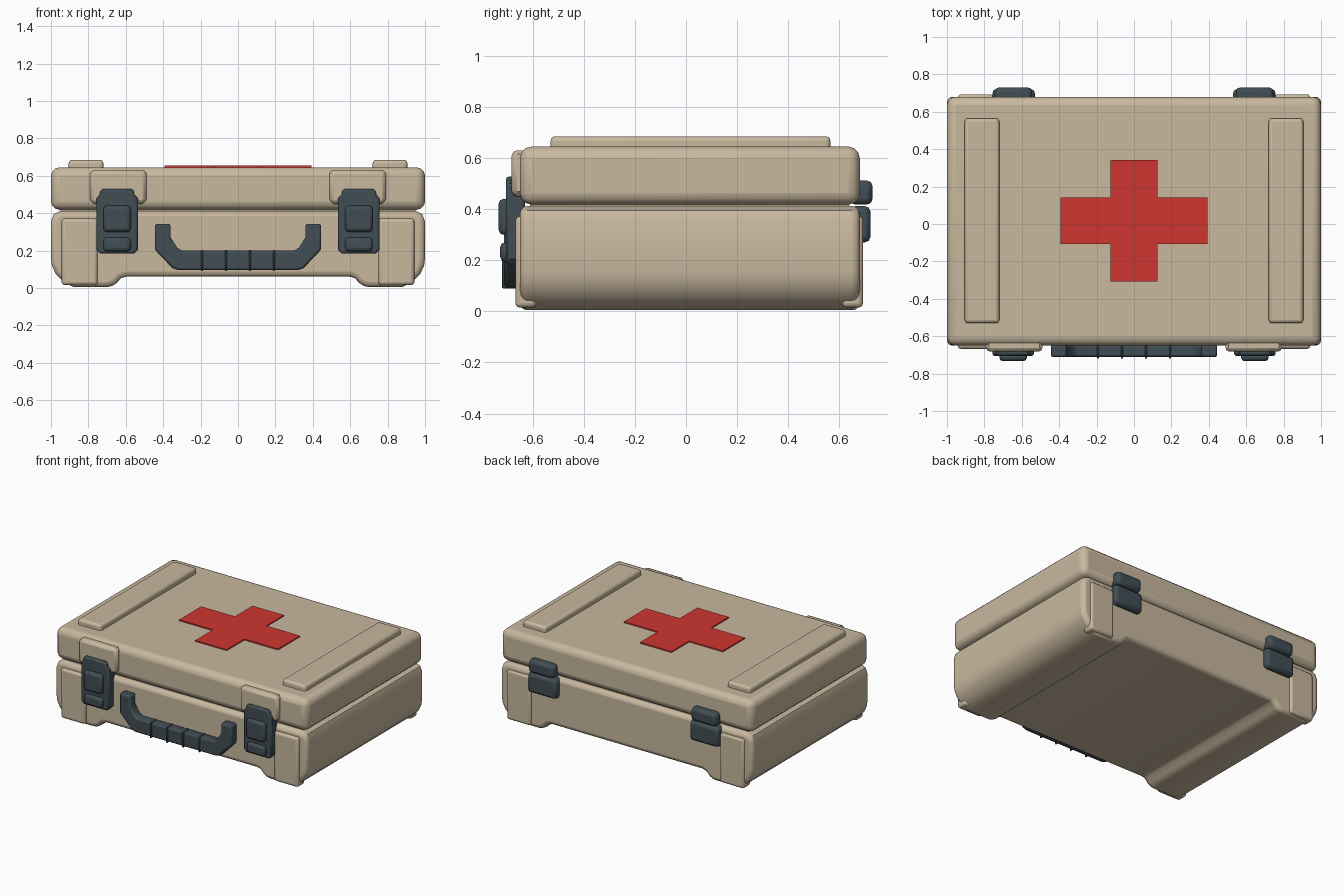
import bpy, bmesh, math
from mathutils import Vector

if "Cube" in bpy.data.objects:
    bpy.data.objects.remove(bpy.data.objects["Cube"])


def material(name, rgb):
    m = bpy.data.materials.new(name)
    m.diffuse_color = (*rgb, 1)
    m.use_nodes = True
    m.node_tree.nodes["Principled BSDF"].inputs["Base Color"].default_value = m.diffuse_color
    return m


TAN = material("tan plastic", (0.58, 0.48, 0.345))
DARK = material("dark slate plastic", (0.052, 0.075, 0.088))
RED = material("red", (0.62, 0.036, 0.03))


def finish(name, bm, mat, bevel=0.0, segments=3, angle=30):
    bmesh.ops.recalc_face_normals(bm, faces=bm.faces)
    mesh = bpy.data.meshes.new(name)
    bm.to_mesh(mesh)
    bm.free()
    mesh.materials.append(mat)
    ob = bpy.data.objects.new(name, mesh)
    bpy.context.collection.objects.link(ob)
    if bevel:
        b = ob.modifiers.new("bevel", "BEVEL")
        b.width, b.segments = bevel, segments
        b.limit_method, b.angle_limit = "ANGLE", math.radians(angle)
    bpy.ops.object.select_all(action="DESELECT")
    ob.select_set(True)
    bpy.context.view_layer.objects.active = ob
    bpy.ops.object.shade_smooth_by_angle(angle=math.radians(35))
    return ob


def box(name, x, y, z, mat, bevel=0.0, segments=3):
    bm = bmesh.new()
    bmesh.ops.create_cube(bm, size=1)
    for v in bm.verts:
        v.co = Vector([(r[0] + r[1]) / 2 + c * (r[1] - r[0])
                       for r, c in zip((x, y, z), v.co)])
    return finish(name, bm, mat, bevel, segments)


def prism(name, points, y, mat, bevel=0.0, segments=2, angle=30):
    """Extrude an x-z outline along y."""
    bm = bmesh.new()
    face = bm.faces.new([bm.verts.new((px, y[0], pz)) for px, pz in points])
    new = bmesh.ops.extrude_face_region(bm, geom=[face])["geom"]
    bmesh.ops.translate(bm, vec=(0, y[1] - y[0], 0),
                        verts=[g for g in new if isinstance(g, bmesh.types.BMVert)])
    return finish(name, bm, mat, bevel, segments, angle)


def mirrored(half):
    return half + [(-px, pz) for px, pz in reversed(half)]


def span(s, a, b):
    return tuple(sorted((s * a, s * b)))


# Case shells
box("lid", (-1, 1), (-0.65, 0.68), (0.418, 0.645), TAN, 0.045)
base_half = [(0.6, 0.06), (0.625, 0.052), (0.65, 0.025), (0.675, 0.01), (0.7, 0.005),
             (0.88, 0.005), (0.935, 0.035), (0.975, 0.075), (0.995, 0.12), (1.0, 0.16),
             (1.0, 0.355), (0.985, 0.395), (0.95, 0.412)]
prism("base", mirrored(base_half), (-0.65, 0.68), TAN, 0.028, 3, 50)
box("seam_core", (-0.95, 0.95), (-0.61, 0.64), (0.36, 0.46), TAN)

# Red cross on the lid
bm = bmesh.new()
w, a, b = 0.125, 0.393, 0.325
outline = [(w, w), (w, b), (-w, b), (-w, w), (-a, w), (-a, -w),
           (-w, -w), (-w, -b), (w, -b), (w, -w), (a, -w), (a, w)]
face = bm.faces.new([bm.verts.new((px, py + 0.018, 0.644)) for px, py in outline])
new = bmesh.ops.extrude_face_region(bm, geom=[face])["geom"]
bmesh.ops.translate(bm, vec=(0, 0, 0.0095),
                    verts=[g for g in new if isinstance(g, bmesh.types.BMVert)])
finish("cross_plate", bm, RED)

for s, side in ((-1, "left"), (1, "right")):
    # Raised ribs and corner panels
    box(f"lid_rib_{side}", span(s, 0.72, 0.905), (-0.53, 0.565), (0.62, 0.685), TAN, 0.018)
    for y, end in (((-0.668, -0.585), "front"), ((0.61, 0.693), "back")):
        box(f"corner_panel_{end}_{side}", span(s, 0.75, 0.943), y, (0.015, 0.372), TAN, 0.018)

    # Pad on the lid behind each latch
    pad = [(0.49, 0.47), (0.51, 0.45), (0.77, 0.45), (0.79, 0.47), (0.79, 0.615),
           (0.775, 0.63), (0.505, 0.63), (0.49, 0.615)]
    prism(f"latch_pad_{side}", [(s * px, pz) for px, pz in pad], (-0.682, -0.6), TAN, 0.02, 2, 50)

    # Latch body with two raised buttons
    latch = [(0.535, 0.205), (0.555, 0.183), (0.735, 0.183), (0.757, 0.205), (0.757, 0.48),
             (0.738, 0.5), (0.738, 0.515), (0.725, 0.528), (0.568, 0.528), (0.555, 0.515),
             (0.555, 0.5), (0.535, 0.48)]
    prism(f"latch_{side}", [(s * px, pz) for px, pz in latch], (-0.705, -0.63), DARK, 0.012, 2, 60)
    box(f"latch_button_upper_{side}", span(s, 0.573, 0.72), (-0.733, -0.69), (0.3, 0.44), DARK, 0.018, 2)
    box(f"latch_button_lower_{side}", span(s, 0.573, 0.72), (-0.727, -0.69), (0.195, 0.27), DARK, 0.018, 2)

    # Two-leaf hinge on the back
    box(f"hinge_upper_{side}", span(s, 0.545, 0.745), (0.64, 0.73), (0.418, 0.512), DARK, 0.022, 2)
    box(f"hinge_lower_{side}", span(s, 0.53, 0.757), (0.64, 0.722), (0.27, 0.412), DARK, 0.022, 2)

# Carry handle: bent arms plus ribbed grip
handle_half = [(0.3, 0.2), (0.325, 0.215), (0.36, 0.27), (0.36, 0.343), (0.445, 0.343),
               (0.445, 0.205), (0.35, 0.105), (0.32, 0.095)]
handle = [(px, pz) for px, pz in handle_half]
handle += [(-px, pz) for px, pz in reversed(handle_half)]
prism("handle", handle, (-0.712, -0.645), DARK, 0.012, 2, 40)
for i in range(4):
    cx = -0.256 + 0.128 * i + 0.064
    box(f"grip_ring_{i + 1}", (cx - 0.006, cx + 0.006), (-0.72, -0.65), (0.09, 0.204), DARK, 0.004, 1)
